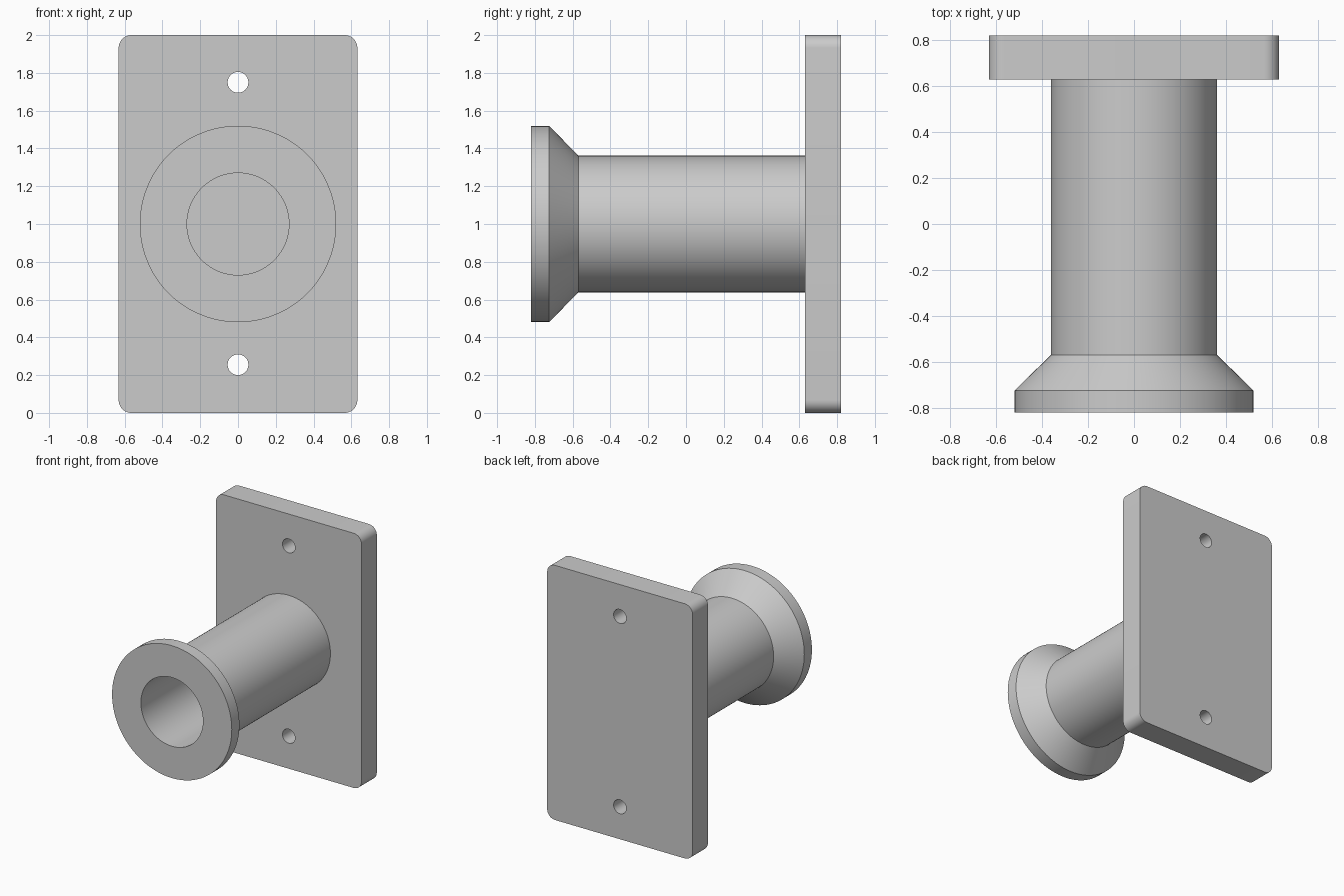
import bpy, bmesh
from math import sin, cos, pi, radians
from mathutils import Vector

if "Cube" in bpy.data.objects:
    bpy.data.objects.remove(bpy.data.objects["Cube"])

CENTRE_Z = 1.0


def finish(bm, name):
    bmesh.ops.recalc_face_normals(bm, faces=bm.faces[:])
    mesh = bpy.data.meshes.new(name)
    bm.to_mesh(mesh)
    bm.free()
    obj = bpy.data.objects.new(name, mesh)
    bpy.context.collection.objects.link(obj)
    bpy.ops.object.select_all(action='DESELECT')
    obj.select_set(True)
    bpy.context.view_layer.objects.active = obj
    bpy.ops.object.shade_smooth_by_angle(angle=radians(30))
    return obj


def arc(cx, cz, r, start, sweep, steps):
    return [(cx + r * cos(start + sweep * i / steps),
             cz + r * sin(start + sweep * i / steps)) for i in range(steps + 1)]


def add_loop(bm, points, y):
    verts = [bm.verts.new((x, y, z)) for x, z in points]
    return [bm.edges.new((verts[i - 1], verts[i])) for i in range(len(verts))]


# Mounting plate: rounded rectangle with two screw holes, extruded backwards
half_w, half_h, corner = 0.632, 1.0, 0.068
y_front, y_back = 0.63, 0.82
outline = []
for i, (sx, sz) in enumerate([(1, 1), (-1, 1), (-1, -1), (1, -1)]):
    outline += arc(sx * (half_w - corner), CENTRE_Z + sz * (half_h - corner),
                   corner, i * pi / 2, pi / 2, 10)
bm = bmesh.new()
edges = add_loop(bm, outline, y_front)
for hole_z in (0.255, 1.75):
    edges += add_loop(bm, arc(0, hole_z, 0.055, 0, 2 * pi, 32)[:-1], y_front)
bmesh.ops.triangle_fill(bm, edges=edges, use_beauty=True, normal=Vector((0, -1, 0)))
result = bmesh.ops.extrude_face_region(bm, geom=bm.faces[:], use_keep_orig=True)
moved = [g for g in result["geom"] if isinstance(g, bmesh.types.BMVert)]
bmesh.ops.translate(bm, verts=moved, vec=(0, y_back - y_front, 0))
finish(bm, "mounting_plate")

# Hollow spool with flared front flange: (radius, y) profile turned around y
profile = [(0.27, -0.82), (0.52, -0.82), (0.52, -0.725),
           (0.362, -0.57), (0.362, 0.635), (0.27, 0.635)]
sides = 96
bm = bmesh.new()
rings = [[bm.verts.new((x, y, z)) for x, z in arc(0, CENTRE_Z, r, 0, 2 * pi, sides)[:-1]]
         for r, y in profile]
for k in range(len(rings)):
    a, b = rings[k - 1], rings[k]
    for i in range(sides):
        bm.faces.new((a[i - 1], a[i], b[i], b[i - 1]))
finish(bm, "flanged_spool")
